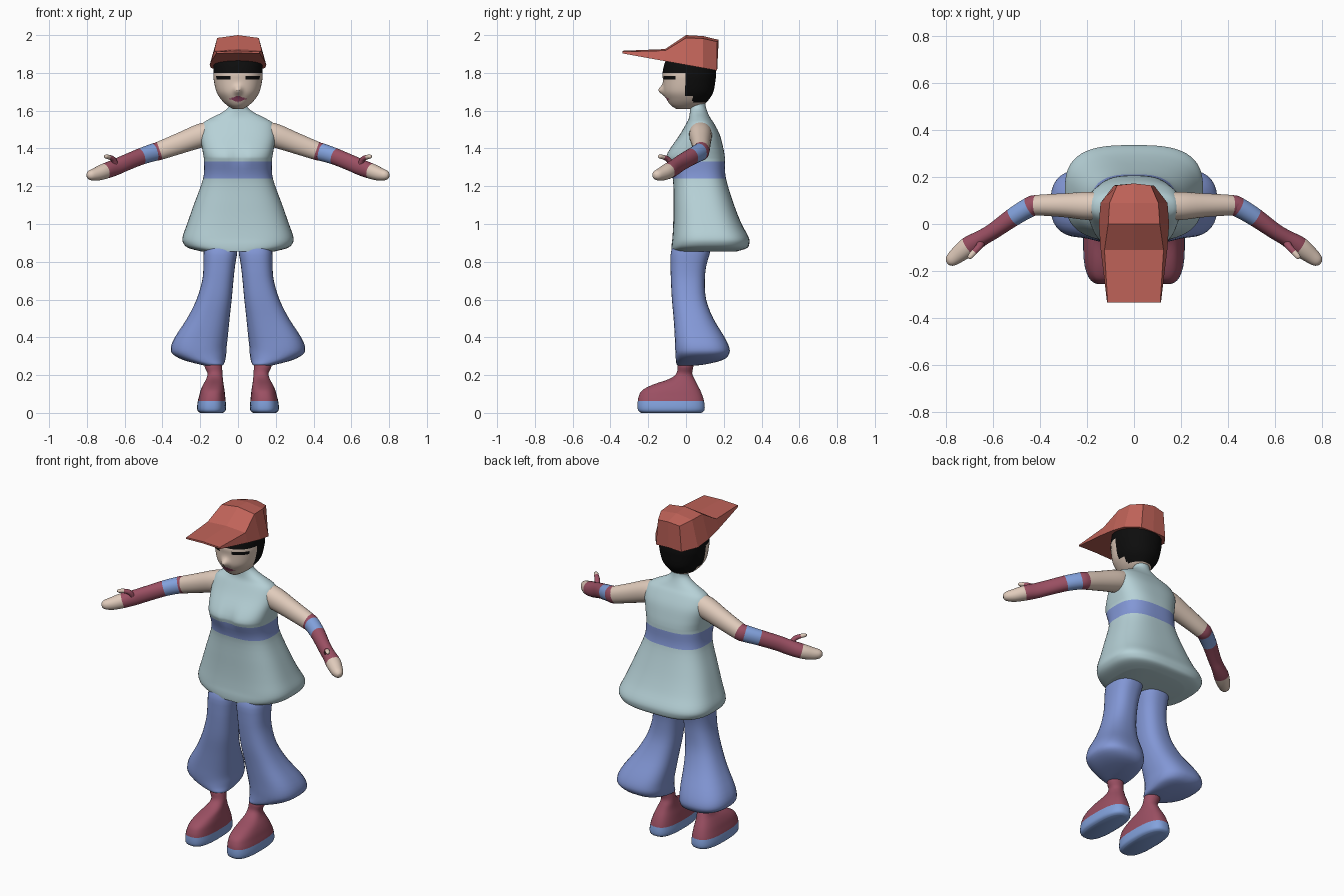
import bpy, bmesh, math
from mathutils import Vector

if "Cube" in bpy.data.objects:
    bpy.data.objects.remove(bpy.data.objects["Cube"])


def material(name, rgb):
    m = bpy.data.materials.new(name)
    m.diffuse_color = (*rgb, 1)
    m.use_nodes = True
    m.node_tree.nodes["Principled BSDF"].inputs["Base Color"].default_value = m.diffuse_color
    return m


PALE = material("pale_blue", (0.47, 0.64, 0.68))
BLUE = material("trouser_blue", (0.225, 0.31, 0.67))
SKY = material("trim_blue", (0.225, 0.36, 0.72))
MAROON = material("maroon", (0.33, 0.08, 0.125))
RED = material("cap_red", (0.53, 0.125, 0.10))
SKIN = material("skin", (0.75, 0.60, 0.50))
BLACK = material("hair_black", (0.004, 0.004, 0.004))
LIPS = material("lip_pink", (0.34, 0.07, 0.15))


def resample(keys, k):
    """Smooth curve through the key sections; returns (key position, section)."""
    out = []
    for i in range(len(keys) - 1):
        p = [keys[max(0, min(len(keys) - 1, i + d))] for d in (-1, 0, 1, 2)]
        for j in range(k):
            t = j / k
            out.append((i + t, [0.5 * (2 * b + (c - a) * t + (2 * a - 5 * b + 4 * c - d) * t * t
                                       + (3 * b - a - 3 * c + d) * t ** 3)
                                for a, b, c, d in zip(*p)]))
    out.append((len(keys) - 1, list(keys[-1])))
    return out


def oval(n, e):
    """Unit superellipse points."""
    pts = []
    for i in range(n):
        a = 2 * math.pi * (i + 0.5) / n
        c, s = math.cos(a), math.sin(a)
        pts.append((math.copysign(abs(c) ** (2 / e), c), math.copysign(abs(s) ** (2 / e), s)))
    return pts


def upright(keys, k):
    """Level rings from (z, x0, x1, y0, y1, squareness) sections."""
    for s, (z, x0, x1, y0, y1, e) in resample(keys, k):
        yield s, Vector(((x0 + x1) / 2, (y0 + y1) / 2, z)), Vector(((x1 - x0) / 2, 0, 0)), \
            Vector((0, (y1 - y0) / 2, 0)), e


def along(keys, k):
    """Rings square to a path of (x, y, z, width, height) sections."""
    secs = resample(keys, k)
    pts = [Vector(c[:3]) for _, c in secs]
    for i, (s, c) in enumerate(secs):
        t = (pts[min(i + 1, len(pts) - 1)] - pts[max(i - 1, 0)]).normalized()
        u = t.cross(Vector((0, 0, 1))).normalized()
        yield s, pts[i], u * c[3], u.cross(t) * c[4], 2.1


def finish(name, bm, mats, smooth=True, mirror=False):
    bmesh.ops.recalc_face_normals(bm, faces=bm.faces[:])
    me = bpy.data.meshes.new(name)
    bm.to_mesh(me)
    bm.free()
    for m in mats:
        me.materials.append(m)
    ob = bpy.data.objects.new(name, me)
    bpy.context.collection.objects.link(ob)
    if smooth:
        bpy.ops.object.select_all(action='DESELECT')
        ob.select_set(True)
        bpy.context.view_layer.objects.active = ob
        bpy.ops.object.shade_smooth_by_angle(angle=math.radians(45))
    if mirror:
        ob.modifiers.new("mirror", 'MIRROR')
    return ob


def loft(name, rings, n, mats, rule=lambda c, s: 0, shape=None, mirror=False):
    bm = bmesh.new()
    rows, pos = [], []
    for s, c, u, v, e in rings:
        pts = [c + u * a + v * b for a, b in oval(n, e)]
        rows.append([bm.verts.new(shape(p, c) if shape else p) for p in pts])
        pos.append(s)
    for i in range(len(rows) - 1):
        for j in range(n):
            q = (rows[i][j], rows[i][(j + 1) % n], rows[i + 1][(j + 1) % n], rows[i + 1][j])
            f = bm.faces.new(q)
            f.material_index = rule(f.calc_center_median(), (pos[i] + pos[i + 1]) / 2)
    for row, s in ((rows[0], pos[0]), (rows[-1], pos[-1])):
        f = bm.faces.new(row)
        f.material_index = rule(f.calc_center_median(), s)
    return finish(name, bm, mats, True, mirror)


# Dress with high collar, waist band and flared hem
dress = [(1.66, .048, .02, .10, 2), (1.62, .05, .02, .105, 2), (1.59, .085, .02, .115, 2),
         (1.56, .145, .015, .13, 2.2), (1.53, .187, 0, .15, 2.5), (1.47, .2, -.035, .18, 2.7),
         (1.40, .19, -.085, .198, 2.8), (1.36, .183, -.105, .205, 2.8), (1.33, .18, -.1, .207, 2.8),
         (1.24, .185, -.07, .212, 2.8), (1.10, .235, -.067, .255, 2.8), (1.0, .27, -.068, .295, 2.9),
         (.93, .294, -.072, .332, 3), (.895, .288, -.076, .335, 3), (.872, .26, -.077, .322, 3),
         (.855, .195, -.076, .27, 3)]


def cleft(p, c):
    if p.y < c.y:
        p.y += .03 * math.exp(-(p.x / .025) ** 2 - ((p.z - 1.36) / .05) ** 2)
    return p


loft("dress", upright([(z, -w, w, a, b, e) for z, w, a, b, e in dress], 4), 56, [PALE, BLUE],
     lambda c, s: int(8 < s < 9), cleft)

# Flared trouser legs
leg = [(.92, .01, .17, -.04, .13, 2.4), (.86, .003, .182, -.078, .13, 2.5), (.78, .015, .183, -.082, .108, 2.5),
       (.70, .024, .19, -.08, .10, 2.5), (.60, .033, .22, -.075, .107, 2.5), (.50, .044, .27, -.066, .145, 2.5),
       (.40, .054, .335, -.06, .205, 2.6), (.345, .06, .356, -.058, .23, 2.6), (.31, .062, .345, -.056, .228, 2.6),
       (.28, .067, .29, -.054, .195, 2.5), (.258, .075, .21, -.05, .11, 2.3), (.25, .085, .175, -.04, .05, 2)]
loft("trouser_leg", upright(leg, 3), 32, [BLUE], mirror=True)

# Ankle boots with a coloured sole
boot = [(.30, .09, .165, -.03, .04, 2), (.25, .085, .178, -.045, .04, 2), (.21, .082, .162, -.05, .033, 2.1),
        (.18, .08, .168, -.088, .045, 2.3), (.15, .076, .185, -.175, .06, 2.5), (.12, .071, .198, -.232, .076, 2.6),
        (.09, .068, .206, -.25, .088, 2.7), (.062, .065, .213, -.256, .096, 2.7), (.03, .063, .217, -.257, .1, 2.7),
        (.01, .067, .213, -.252, .096, 2.7), (0, .08, .2, -.237, .08, 2.7)]
loft("boot", upright(boot, 3), 32, [MAROON, SKY], lambda c, s: int(s > 7), mirror=True)

# Arms with wrist bands and fingerless gloves
arm = [(.14, .077, 1.483, .058, .062), (.20, .077, 1.467, .060, .063), (.30, .08, 1.43, .051, .056),
       (.415, .08, 1.388, .044, .049), (.445, .072, 1.380, .043, .047), (.515, .03, 1.357, .040, .044),
       (.60, -.03, 1.322, .035, .043), (.65, -.06, 1.30, .035, .043), (.705, -.095, 1.28, .042, .041),
       (.75, -.13, 1.264, .036, .035), (.783, -.157, 1.258, .026, .025), (.796, -.167, 1.256, .010, .011)]
arm_colours = [0, 0, 0, 1, 2, 1, 1, 1, 0, 0, 0, 0]
loft("arm", along(arm, 4), 24, [SKIN, MAROON, SKY], lambda c, s: arm_colours[int(s)], mirror=True)
thumb = [(.65, -.075, 1.31, .018, .016), (.66, -.095, 1.342, .015, .014), (.683, -.12, 1.354, .013, .012),
         (.70, -.14, 1.357, .011, .010), (.706, -.147, 1.357, .004, .004)]
loft("thumb", along(thumb, 3), 12, [SKIN, MAROON], lambda c, s: int(s < 2), mirror=True)

# Head with painted hair, closed eyes and lips
head = [(1.608, .025, -.05, .03, 2), (1.63, .06, -.082, .09, 2.1), (1.66, .09, -.102, .122, 2.1),
        (1.70, .114, -.118, .145, 2.2), (1.76, .128, -.122, .156, 2.2), (1.80, .131, -.124, .159, 2.2),
        (1.86, .126, -.11, .15, 2.2), (1.92, .095, -.075, .12, 2.2)]


def nose(p, c):
    if p.y < c.y:
        p.y -= .03 * math.exp(-(p.x / .02) ** 2 - ((p.z - 1.708) / .024) ** 2)
    return p


def face_paint(c, s):
    x = abs(c.x)
    if c.z > 1.802 or (c.y > -.008 and c.z > 1.68) or (c.y > .035 and c.z > 1.643):
        return 1
    if c.y < 0 and .04 < x < .115 and 1.764 < c.z < 1.784:
        return 1
    if c.y < 0 and abs(c.z - 1.662) < .018 * (1 - x / .045):
        return 2
    return 0


loft("head", upright([(z, -w, w, a, b, e) for z, w, a, b, e in head], 8), 80, [SKIN, BLACK, LIPS],
     face_paint, nose)

# Faceted cap: (y, corner half width, corner z, middle z, rim half width, rim z)
cap = [(-.335, .112, 1.912, 1.917, .115, 1.903), (-.11, .126, 1.918, 1.926, .142, 1.862),
       (0, .11, 1.985, 2.0, .150, 1.842), (.09, .104, 1.982, 1.995, .143, 1.826),
       (.165, .072, 1.965, 1.975, .085, 1.812)]
bm = bmesh.new()
rows = []
for y, w, cz, mz, rw, rz in cap:
    rows.append([bm.verts.new(p) for p in ((-rw, y, rz), (-w, y, cz), (0, y + (.008 if y > .1 else 0), mz),
                                           (w, y, cz), (rw, y, rz), (0, y, rz + .003))])
for a, b in zip(rows, rows[1:]):
    for j in range(6):
        bm.faces.new((a[j], a[(j + 1) % 6], b[(j + 1) % 6], b[j]))
bm.faces.new(rows[0])
back = rows[-1]
bm.faces.new((back[0], back[1], back[2], back[5]))
bm.faces.new((back[5], back[2], back[3], back[4]))
finish("cap", bm, [RED], smooth=False)
